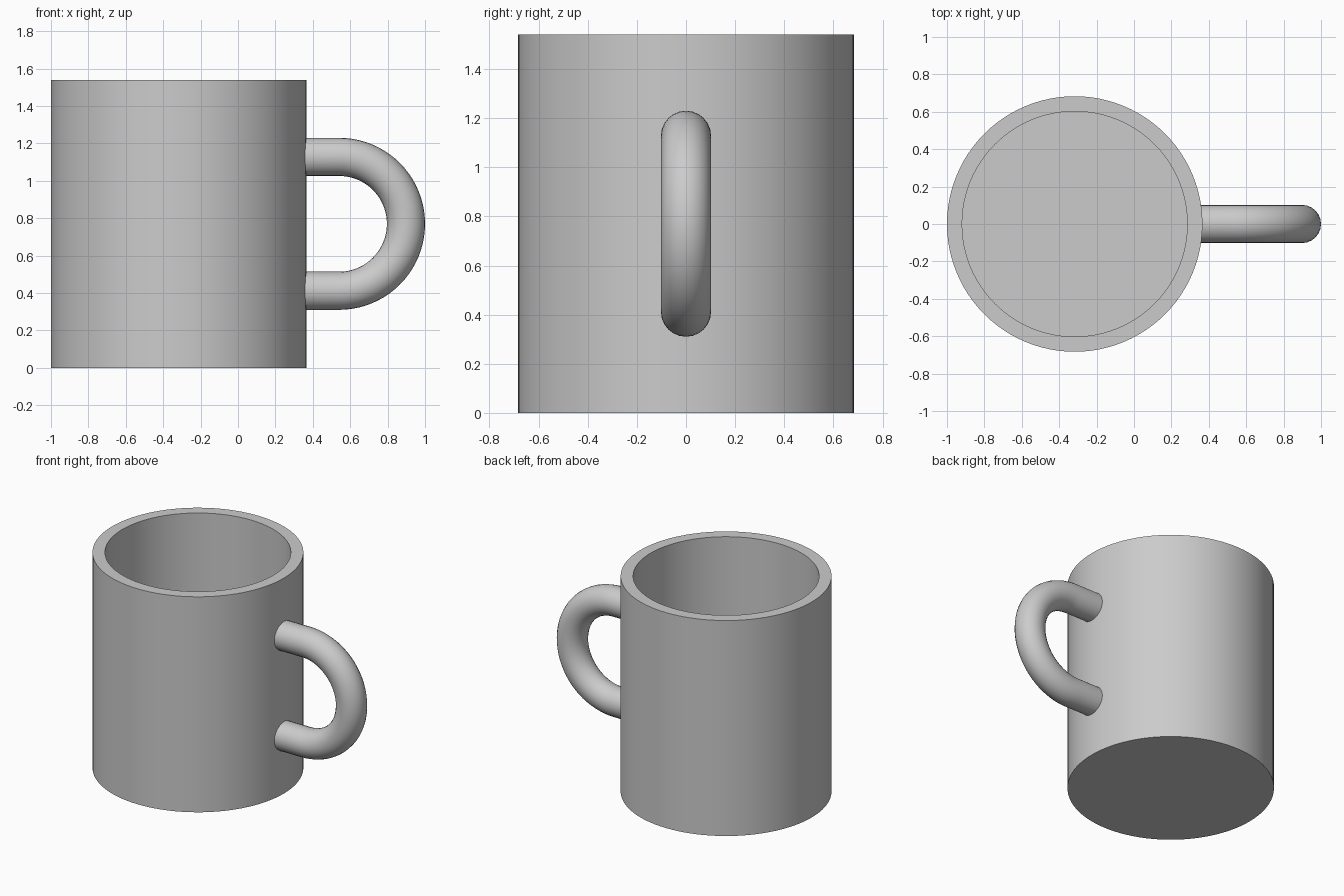
import bpy
import bmesh
from math import pi, sin, cos, radians
from mathutils import Vector

cube = bpy.data.objects.get("Cube")
if cube:
    bpy.data.objects.remove(cube, do_unlink=True)

BODY_X = -0.317
OUTER, INNER = 0.683, 0.602
HEIGHT, FLOOR = 1.54, 0.08
TUBE, BEND = 0.102, 0.358
BEND_X = 1 - TUBE - BEND

grey = bpy.data.materials.new("plain grey")
grey.use_nodes = True
colour = (0.6, 0.6, 0.6, 1)
grey.diffuse_color = colour
grey.node_tree.nodes["Principled BSDF"].inputs["Base Color"].default_value = colour


def finish(obj):
    """Give the part its colour and smooth shading with sharp rims."""
    obj.data.materials.clear()
    obj.data.materials.append(grey)
    bpy.ops.object.select_all(action="DESELECT")
    obj.select_set(True)
    bpy.context.view_layer.objects.active = obj
    bpy.ops.object.shade_smooth_by_angle(angle=radians(35))


# Mug body: wall, rim and floor turned from one half profile
profile = [(0, 0), (OUTER, 0), (OUTER, HEIGHT), (INNER, HEIGHT), (INNER, FLOOR), (0, FLOOR)]
bm = bmesh.new()
verts = [bm.verts.new((r, 0, z)) for r, z in profile]
edges = [bm.edges.new(pair) for pair in zip(verts, verts[1:])]
bmesh.ops.spin(bm, geom=verts + edges, cent=(0, 0, 0), axis=(0, 0, 1),
               angle=2 * pi, steps=96)
bmesh.ops.remove_doubles(bm, verts=bm.verts, dist=0.0001)
bmesh.ops.recalc_face_normals(bm, faces=bm.faces)
mesh = bpy.data.meshes.new("mug_body")
bm.to_mesh(mesh)
bm.free()
body = bpy.data.objects.new("mug_body", mesh)
body.location.x = BODY_X
bpy.context.collection.objects.link(body)
finish(body)

# Handle: round tube along a half circle, with straight ends set into the wall
steps = 40
centre = Vector((BEND_X, 0, HEIGHT / 2))
arc = [centre + BEND * Vector((sin(pi * i / steps), 0, cos(pi * i / steps)))
       for i in range(steps + 1)]
root_x = BODY_X + (OUTER + INNER) / 2
path = [Vector((root_x, 0, arc[0].z))] + arc + [Vector((root_x, 0, arc[-1].z))]
curve = bpy.data.curves.new("handle", "CURVE")
curve.dimensions = "3D"
curve.bevel_depth = TUBE
curve.bevel_resolution = 10
curve.use_fill_caps = True
spline = curve.splines.new("POLY")
spline.points.add(len(path) - 1)
for point, co in zip(spline.points, path):
    point.co = (*co, 1)
handle = bpy.data.objects.new("handle", curve)
bpy.context.collection.objects.link(handle)
bpy.ops.object.select_all(action="DESELECT")
handle.select_set(True)
bpy.context.view_layer.objects.active = handle
bpy.ops.object.convert(target="MESH")
finish(bpy.context.view_layer.objects.active)
